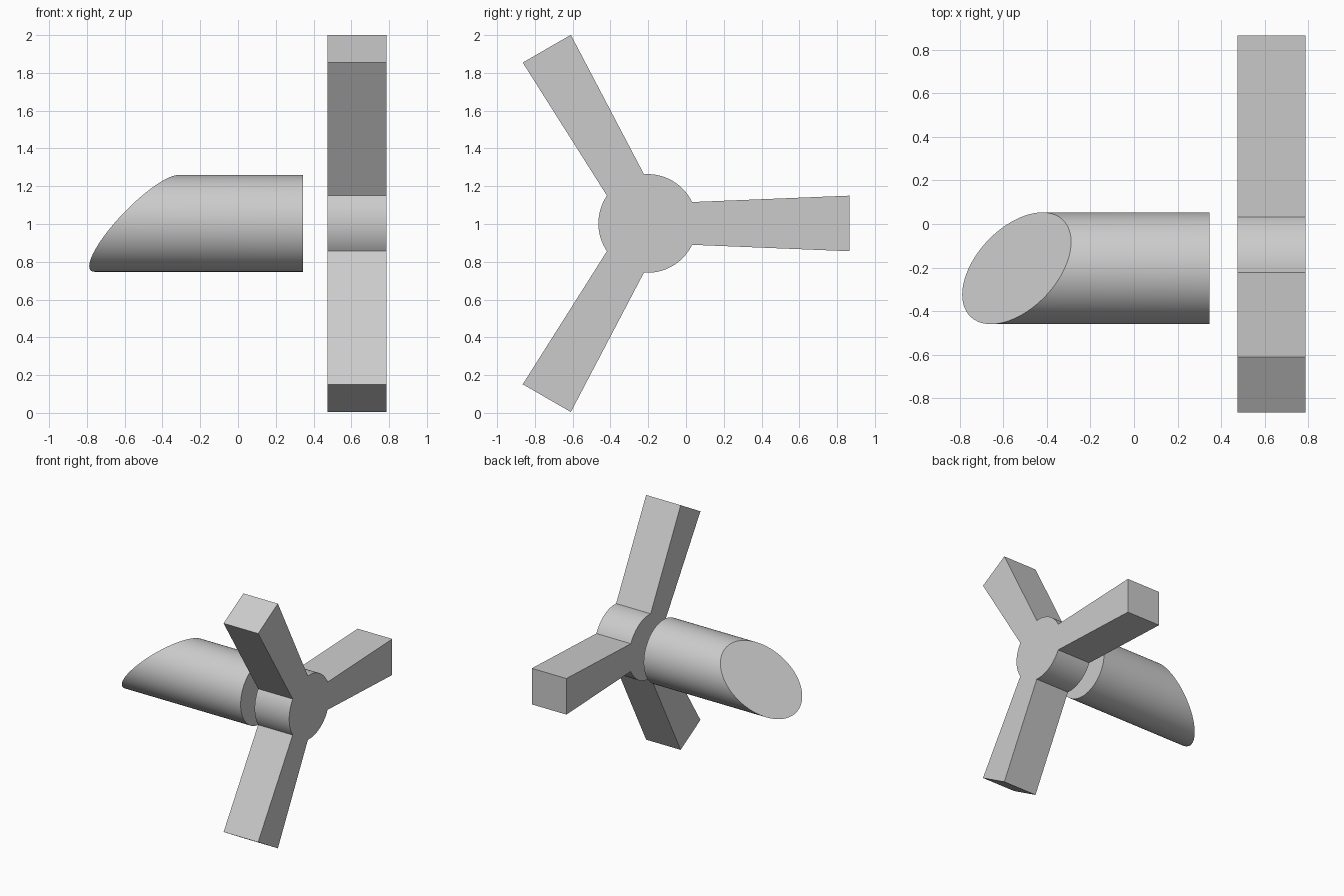
import bpy, bmesh, math
from math import sin, cos, radians

if "Cube" in bpy.data.objects:
    bpy.data.objects.remove(bpy.data.objects["Cube"], do_unlink=True)

grey = bpy.data.materials.new("light_grey")
grey.use_nodes = True
colour = (0.6, 0.6, 0.6, 1)
grey.diffuse_color = colour
grey.node_tree.nodes["Principled BSDF"].inputs["Base Color"].default_value = colour

CENTRE_Y, CENTRE_Z = -0.203, 1.003


def prism(name, outline, start, end):
    """Loft an outline along x; start and end give x for each outline point."""
    bm = bmesh.new()
    rings = [[bm.verts.new((x(y, z), CENTRE_Y + y, CENTRE_Z + z)) for y, z in outline]
             for x in (start, end)]
    n = len(outline)
    for i in range(n):
        j = (i + 1) % n
        bm.faces.new((rings[0][i], rings[0][j], rings[1][j], rings[1][i]))
    for ring in rings:
        bm.faces.new(ring)
    bmesh.ops.recalc_face_normals(bm, faces=bm.faces)
    mesh = bpy.data.meshes.new(name)
    bm.to_mesh(mesh)
    bm.free()
    mesh.materials.append(grey)
    obj = bpy.data.objects.new(name, mesh)
    bpy.context.collection.objects.link(obj)
    bpy.ops.object.select_all(action="DESELECT")
    obj.select_set(True)
    bpy.context.view_layer.objects.active = obj
    bpy.ops.object.shade_smooth_by_angle(angle=radians(30))
    return obj


# Round body with a slanted cut at its far end
circle = [(0.256 * cos(math.tau * i / 64), 0.256 * sin(math.tau * i / 64)) for i in range(64)]
prism("slanted_body", circle,
      lambda y, z: -0.538 + 0.46 * y + 0.86 * z,
      lambda y, z: 0.345)

# Rotor: hub arcs joined by three flared blades
HUB, ROOT, TIP, TIP_HALF = 0.261, 25.7, 1.068, 0.147
rotor = []
for turn in (0, 120, 240):
    c, s = cos(radians(turn)), sin(radians(turn))
    for side in (-TIP_HALF, TIP_HALF):
        rotor.append((TIP * c - side * s, TIP * s + side * c))
    for i in range(17):
        a = radians(turn + ROOT + (120 - 2 * ROOT) * i / 16)
        rotor.append((HUB * cos(a), HUB * sin(a)))
prism("three_blade_rotor", rotor, lambda y, z: 0.475, lambda y, z: 0.787)
